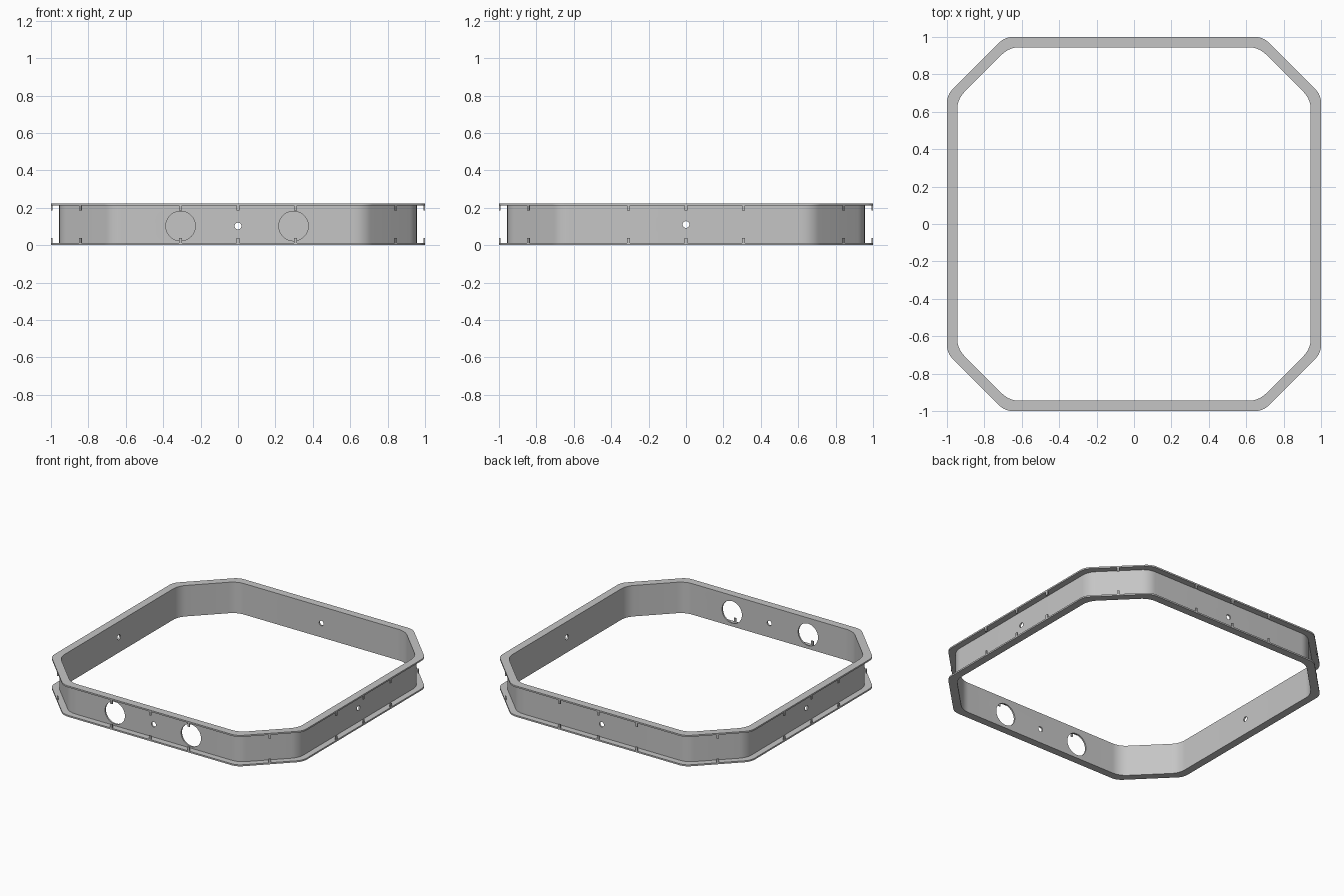
import bpy, bmesh, math
from mathutils import Vector, Matrix

cube = bpy.data.objects.get("Cube")
if cube:
    bpy.data.objects.remove(cube, do_unlink=True)

H, T = 0.222, 0.011          # channel height, flange thickness
WALL_OUT, WALL_IN = 0.044, 0.055   # wall depth behind the outer edge
DIAG = 1.69 / math.sqrt(2)   # distance of the slanted sides from the centre

grey = bpy.data.materials.new("steel grey")
grey.use_nodes = True
colour = (0.56, 0.56, 0.56, 1)
grey.diffuse_color = colour
grey.node_tree.nodes["Principled BSDF"].inputs["Base Color"].default_value = colour


def make_object(name, bm):
    bmesh.ops.recalc_face_normals(bm, faces=bm.faces)
    mesh = bpy.data.meshes.new(name)
    bm.to_mesh(mesh)
    bm.free()
    obj = bpy.data.objects.new(name, mesh)
    bpy.context.collection.objects.link(obj)
    mesh.materials.append(grey)
    return obj


def outline(offset, segments=8):
    """Octagon with rounded corners, inset from the outer edge."""
    radius = 0.1 + offset * 0.6
    pts = []
    for i in range(8):
        a, b = i * math.pi / 4, (i + 1) * math.pi / 4
        da, db = ((1, DIAG) if i % 2 == 0 else (DIAG, 1))
        da, db = da - offset - radius, db - offset - radius
        # centre of the corner arc lies on both inset side lines
        s = math.sin(b - a)
        cx = (da * math.sin(b) - db * math.sin(a)) / s
        cy = (db * math.cos(a) - da * math.cos(b)) / s
        for k in range(segments + 1):
            t = a + (b - a) * k / segments
            pts.append((cx + radius * math.cos(t), cy + radius * math.sin(t)))
    return pts


# Channel ring: C-shaped section swept round the octagon
section = [(0, 0), (0, T), (WALL_OUT, T), (WALL_OUT, H - T),
           (0, H - T), (0, H), (WALL_IN, H), (WALL_IN, 0)]
bm = bmesh.new()
loops = [[bm.verts.new((x, y, z)) for x, y in outline(d)] for d, z in section]
for j, loop in enumerate(loops):
    nxt = loops[(j + 1) % len(loops)]
    n = len(loop)
    for i in range(n):
        k = (i + 1) % n
        bm.faces.new((loop[i], loop[k], nxt[k], nxt[i]))
ring = make_object("channel_ring", bm)

# Holes: a small one in each main wall, two large ones in the front wall
holes = bmesh.new()


def add_hole(side, along, z, radius, sides):
    place = (Matrix.Rotation(side * math.pi / 2, 4, "Z")
             @ Matrix.Translation((0.95, along, z))
             @ Matrix.Rotation(math.pi / 2, 4, "Y"))
    bmesh.ops.create_cone(holes, cap_ends=True, segments=sides, radius1=radius,
                          radius2=radius, depth=0.06, matrix=place)


for side in range(4):
    add_hole(side, 0, 0.11 if side % 2 == 0 else 0.102, 0.018, 24)
for x in (-0.307, 0.297):
    add_hole(3, x, 0.102, 0.079, 48)
cutter = make_object("hole_cutter", holes)
cutter.hide_render = True
cut = ring.modifiers.new("holes", "BOOLEAN")
cut.operation = "DIFFERENCE"
cut.solver = "EXACT"
cut.object = cutter
bpy.context.view_layer.objects.active = ring
ring.select_set(True)
bpy.ops.object.modifier_apply(modifier=cut.name)
bpy.data.objects.remove(cutter, do_unlink=True)
bpy.ops.object.shade_smooth_by_angle(angle=math.radians(30))

# Tabs standing on the flange edges, facing into the channel
TAB_H, TAB_W, TAB_T = 0.028, 0.016, 0.008
tabs = bmesh.new()
for i in range(8):
    dist, spots = (1, (-0.307, 0, 0.307)) if i % 2 == 0 else (DIAG, (0,))
    for s in spots:
        for z in (T + TAB_H / 2 - 0.001, H - T - TAB_H / 2 + 0.001):
            place = (Matrix.Rotation(i * math.pi / 4, 4, "Z")
                     @ Matrix.Translation((dist - TAB_T / 2, s, z))
                     @ Matrix.Diagonal((TAB_T, TAB_W, TAB_H, 1)))
            bmesh.ops.create_cube(tabs, size=1, matrix=place)
make_object("flange_tabs", tabs)
